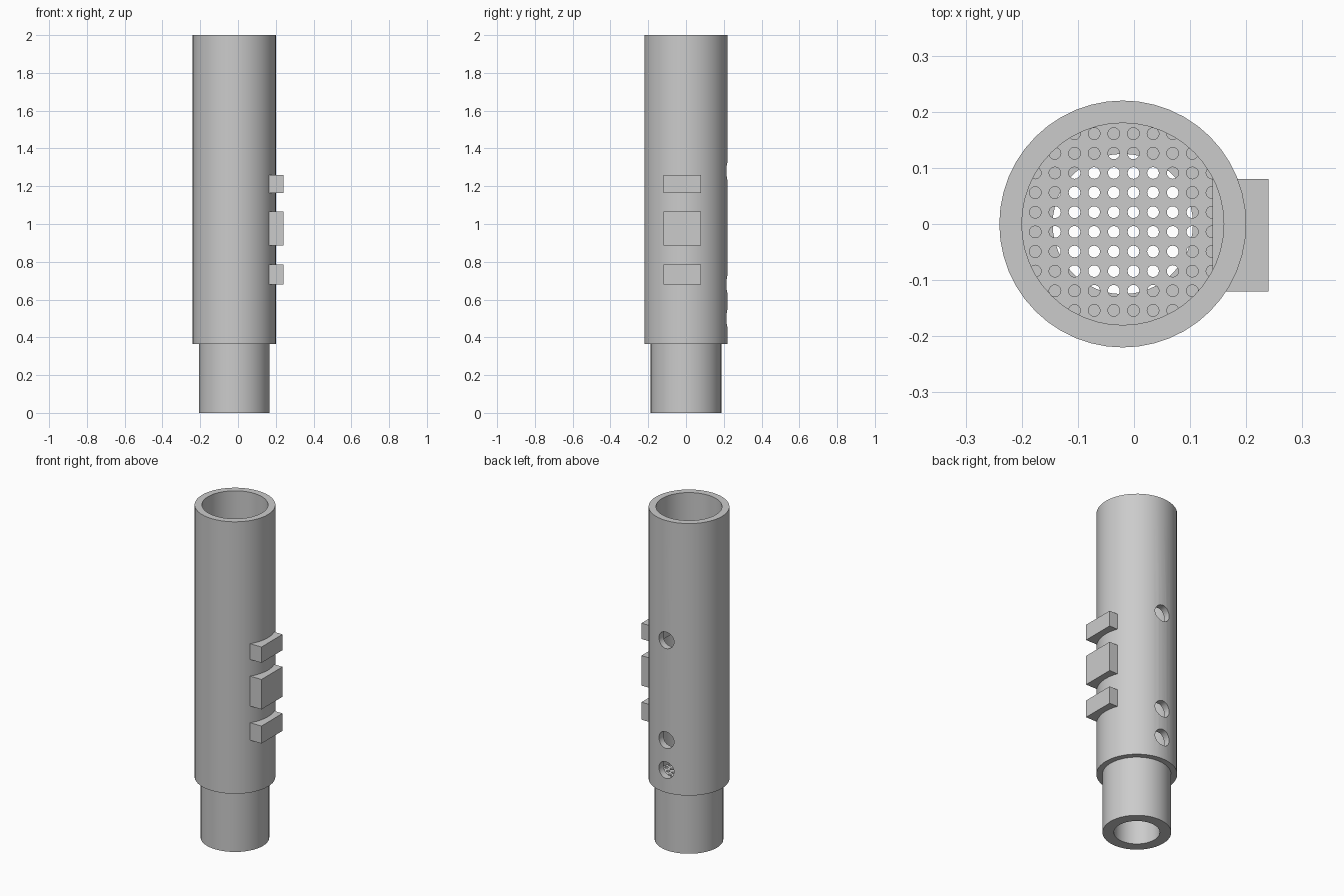
import bpy, bmesh, math
from mathutils import Matrix, Vector

cube = bpy.data.objects.get("Cube")
if cube:
    bpy.data.objects.remove(cube, do_unlink=True)

GREY = (0.6, 0.6, 0.6, 1)
grey = bpy.data.materials.new("plain grey")
grey.use_nodes = True
grey.diffuse_color = GREY
grey.node_tree.nodes["Principled BSDF"].inputs["Base Color"].default_value = GREY

CX = -0.02          # axis of the tube
OUTER, BORE = 0.22, 0.18
NECK, NECK_BORE = 0.187, 0.125
STEP, TOP = 0.365, 2.0
SIDES = 48


def finish(name, bm):
    bmesh.ops.recalc_face_normals(bm, faces=bm.faces)
    mesh = bpy.data.meshes.new(name)
    bm.to_mesh(mesh)
    bm.free()
    mesh.materials.append(grey)
    obj = bpy.data.objects.new(name, mesh)
    bpy.context.collection.objects.link(obj)
    return obj


def add_cylinder(bm, radius, depth, centre, sides, turn=0.0):
    place = Matrix.Translation(centre) @ Matrix.Rotation(turn, 4, 'X')
    bmesh.ops.create_cone(bm, cap_ends=True, segments=sides, radius1=radius,
                          radius2=radius, depth=depth, matrix=place)


def cut(obj, cutter):
    mod = obj.modifiers.new("cut", 'BOOLEAN')
    mod.operation, mod.solver, mod.object = 'DIFFERENCE', 'EXACT', cutter
    bpy.context.view_layer.objects.active = obj
    bpy.ops.object.modifier_apply(modifier=mod.name)
    bpy.data.objects.remove(cutter, do_unlink=True)


def smooth(obj):
    bpy.ops.object.select_all(action='DESELECT')
    obj.select_set(True)
    bpy.context.view_layer.objects.active = obj
    bpy.ops.object.shade_smooth_by_angle(angle=math.radians(30))


# Hollow tube with a narrower neck, spun from a closed wall section
bm = bmesh.new()
section = [(NECK_BORE, 0), (NECK, 0), (NECK, STEP), (OUTER, STEP),
           (OUTER, TOP), (BORE, TOP), (BORE, STEP), (NECK_BORE, STEP)]
rings = []
for i in range(SIDES):
    a = math.tau * i / SIDES
    rings.append([bm.verts.new((CX + r * math.cos(a), r * math.sin(a), z))
                  for r, z in section])
for i, ring in enumerate(rings):
    after = rings[(i + 1) % SIDES]
    for j in range(len(section)):
        k = (j + 1) % len(section)
        bm.faces.new((ring[j], after[j], after[k], ring[k]))
tube = finish("tube", bm)

# Three round holes through the back wall
bm = bmesh.new()
for z in (0.5, 0.68, 1.28):
    add_cylinder(bm, 0.05, 0.2, Vector((CX, 0.2, z)), 24, math.pi / 2)
cut(tube, finish("back_hole_cutter", bm))
smooth(tube)

# Perforated plate resting on the inner ledge
bm = bmesh.new()
add_cylinder(bm, BORE, 0.02, Vector((CX, 0, STEP + 0.01)), SIDES)
plate = finish("perforated_plate", bm)
bm = bmesh.new()
for i in range(10):
    for j in range(10):
        x, y = -0.176 + 0.035 * i, -0.154 + 0.035 * j
        if math.hypot(x - CX, y) < BORE + 0.008:
            add_cylinder(bm, 0.0105, 0.1, Vector((x, y, STEP + 0.01)), 16)
cut(plate, finish("plate_hole_cutter", bm))
smooth(plate)

# Blocks set through the side wall
for name, low, high in (("lower_block", 0.68, 0.785),
                        ("middle_block", 0.885, 1.065),
                        ("upper_block", 1.165, 1.26)):
    bm = bmesh.new()
    place = Matrix.Translation((0.19, -0.02, (low + high) / 2))
    size = Matrix.Diagonal((0.1, 0.2, high - low, 1))
    bmesh.ops.create_cube(bm, size=1, matrix=place @ size)
    finish(name, bm)
